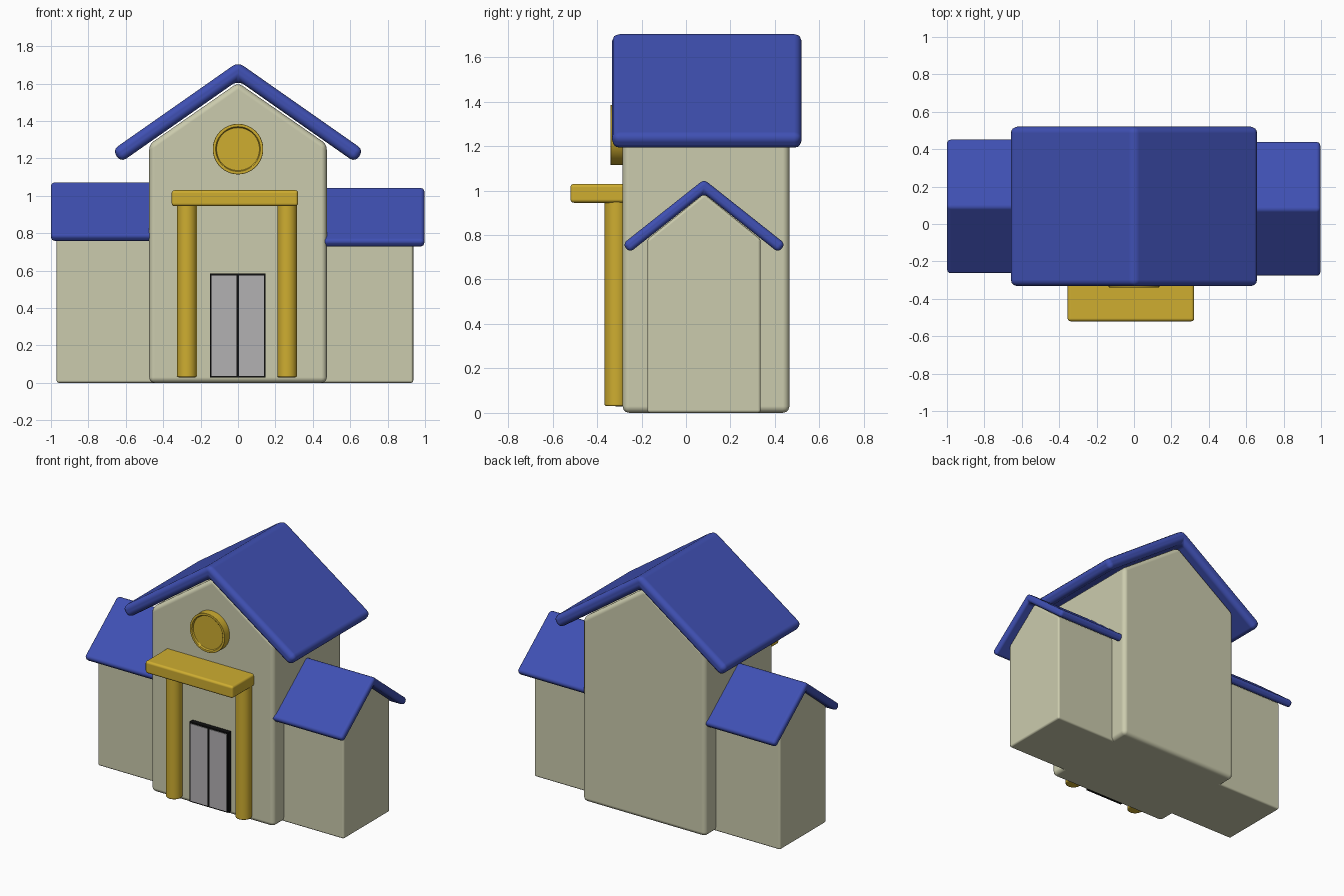
import bpy, bmesh, math
from mathutils import Matrix

if "Cube" in bpy.data.objects:
    bpy.data.objects.remove(bpy.data.objects["Cube"])


def material(name, rgb):
    m = bpy.data.materials.new(name)
    m.diffuse_color = (*rgb, 1)
    m.use_nodes = True
    m.node_tree.nodes["Principled BSDF"].inputs["Base Color"].default_value = m.diffuse_color
    return m


CREAM = material("cream_wall", (0.60, 0.60, 0.42))
BLUE = material("blue_roof", (0.05, 0.08, 0.45))
GOLD = material("gold", (0.62, 0.42, 0.03))
BLACK = material("black_frame", (0.005, 0.005, 0.005))
GLASS = material("pale_grey", (0.45, 0.44, 0.45))


def finish(bm, name, mat, bevel=0.0, segments=3):
    bmesh.ops.recalc_face_normals(bm, faces=bm.faces)
    me = bpy.data.meshes.new(name)
    bm.to_mesh(me)
    bm.free()
    ob = bpy.data.objects.new(name, me)
    bpy.context.collection.objects.link(ob)
    me.materials.append(mat)
    if bevel:
        for p in me.polygons:
            p.use_smooth = True
        mod = ob.modifiers.new("rounded_edges", 'BEVEL')
        mod.width = bevel
        mod.segments = segments
        mod.limit_method = 'ANGLE'
        mod.harden_normals = True
    return ob


def prism(name, profile, start, end, along, mat, bevel):
    """Extrude a (side, height) profile along x or y."""
    bm = bmesh.new()
    place = (lambda u, z, d: (d, u, z)) if along == 'x' else (lambda u, z, d: (u, d, z))
    rings = [[bm.verts.new(place(u, z, d)) for u, z in profile] for d in (start, end)]
    n = len(profile)
    for i in range(n):
        j = (i + 1) % n
        bm.faces.new((rings[0][i], rings[0][j], rings[1][j], rings[1][i]))
    bm.faces.new(rings[0])
    bm.faces.new(rings[1][::-1])
    return finish(bm, name, mat, bevel)


def gable_wall(mid, half, eave, apex):
    return [(mid - half, 0), (mid + half, 0), (mid + half, eave), (mid, apex), (mid - half, eave)]


def gable_roof(mid, apex, length, degrees, thick):
    c, s = math.cos(math.radians(degrees)), math.sin(math.radians(degrees))
    ou, oz = length * c, apex - length * s
    iu, iz = ou - thick * s, oz - thick * c
    return [(mid, apex), (mid + ou, oz), (mid + iu, iz),
            (mid, apex - thick / c), (mid - iu, iz), (mid - ou, oz)]


def box(name, x, y, z, mat, bevel=0.0):
    return prism(name, [(x[0], z[0]), (x[1], z[0]), (x[1], z[1]), (x[0], z[1])],
                 y[0], y[1], 'y', mat, bevel)


# Main hall and its roof
prism("main_hall", gable_wall(0, 0.475, 1.275, 1.605), -0.285, 0.465, 'y', CREAM, 0.03)
prism("main_roof", gable_roof(0, 1.715, 0.82, 35, 0.08), -0.332, 0.52, 'y', BLUE, 0.034)

# Side wings, slightly different in size and height
for side, x_in, x_wall, x_roof, mid, up in (("left", -0.43, -0.97, -1.0, 0.094, 0.03),
                                            ("right", 0.43, 0.937, 0.997, 0.081, 0.0)):
    prism(side + "_wing", gable_wall(mid, 0.255, 0.78 + up, 0.985 + up),
          x_in, x_wall, 'x', CREAM, 0.013)
    prism(side + "_wing_roof", gable_roof(mid, 1.05 + up, 0.467, 38.4, 0.05),
          x_in, x_roof, 'x', BLUE, 0.021)

# Porch lintel and columns
box("porch_lintel", (-0.355, 0.322), (-0.52, -0.26), (0.945, 1.03), GOLD, 0.016)
for side, x in (("left", -0.273), ("right", 0.263)):
    bm = bmesh.new()
    bmesh.ops.create_cone(bm, cap_ends=True, segments=32, radius1=0.053, radius2=0.053,
                          depth=0.93, matrix=Matrix.Translation((x, -0.313, 0.495)))
    finish(bm, side + "_column", GOLD, 0.008, 2)

# Double door
box("door_frame", (-0.151, 0.147), (-0.318, -0.27), (0.028, 0.585), BLACK)
for side, x in (("left", (-0.142, -0.009)), ("right", (0.005, 0.138))):
    box(side + "_door_panel", x, (-0.322, -0.30), (0.037, 0.575), GLASS)

# Plain coin medallion with a raised rim
bm = bmesh.new()
bmesh.ops.create_cone(bm, cap_ends=True, segments=64, radius1=0.135, radius2=0.135, depth=0.065,
                      matrix=Matrix.Translation((0, -0.307, 1.25)) @ Matrix.Rotation(math.pi / 2, 4, 'X'))
face = min((f for f in bm.faces if len(f.verts) > 4), key=lambda f: f.calc_center_median().y)
bmesh.ops.inset_region(bm, faces=[face], thickness=0.016)
ring = face.verts[:]
bmesh.ops.inset_region(bm, faces=[face], thickness=0.004)
bmesh.ops.translate(bm, verts=face.verts[:], vec=(0, 0.012, 0))
finish(bm, "coin_medallion", GOLD, 0.003, 2)
